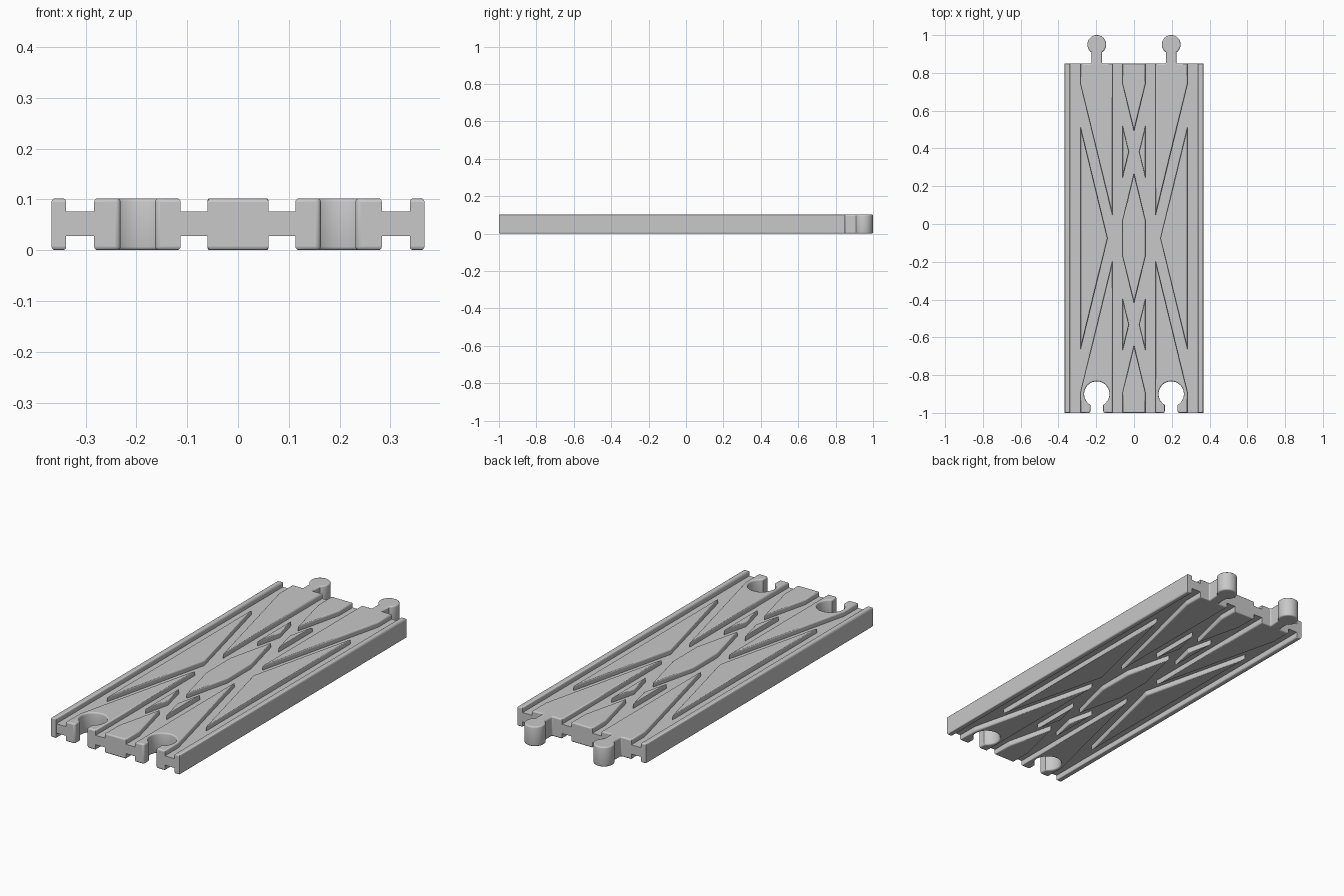
import bpy, bmesh, math

cube = bpy.data.objects.get("Cube")
if cube:
    bpy.data.objects.remove(cube)

HEIGHT = 0.102
FLOOR, CEILING = 0.028, 0.076     # core slab between the grooves of both sides
MID = -0.075                      # centre of the board along y
HALF = 0.925                      # half length of the board
EDGE, RAIL = 0.367, 0.338         # outer rail
OUT, IN, CENTRE = 0.283, 0.113, 0.06   # raised strip limits
TRACK = 0.197                     # centre line of each track

mat = bpy.data.materials.new("track_grey")
mat.use_nodes = True
grey = (0.58, 0.58, 0.58, 1)
mat.diffuse_color = grey
mat.node_tree.nodes["Principled BSDF"].inputs["Base Color"].default_value = grey


def prism(name, points, z0=0.0, z1=HEIGHT, rim=0.007):
    """Extrude an outline and round its top and bottom rims."""
    bm = bmesh.new()
    face = bm.faces.new([bm.verts.new((x, y, z0)) for x, y in points])
    ext = bmesh.ops.extrude_face_region(bm, geom=[face])
    for v in ext["geom"]:
        if isinstance(v, bmesh.types.BMVert):
            v.co.z = z1
    bmesh.ops.recalc_face_normals(bm, faces=bm.faces)
    if rim:
        edges = [e for e in bm.edges
                 if abs(e.verts[0].co.z - e.verts[1].co.z) < 1e-6]
        bmesh.ops.bevel(bm, geom=edges, offset=rim, segments=3, profile=0.5,
                        affect='EDGES', clamp_overlap=False)
    bm.normal_update()
    # Large planes stay flat, rounded rims and arcs are smooth
    for f in bm.faces:
        steep = abs(f.normal.z) < 0.01
        narrow = min(e.calc_length() for e in f.edges) < 0.02
        f.smooth = abs(f.normal.z) < 0.99 and (narrow or not steep)
    for e in bm.edges:
        e.smooth = e.calc_face_angle(0) < math.radians(40)
    mesh = bpy.data.meshes.new(name)
    bm.to_mesh(mesh)
    bm.free()
    mesh.materials.append(mat)
    obj = bpy.data.objects.new(name, mesh)
    bpy.context.collection.objects.link(obj)
    return obj


def arc(cx, cy, r, start, end, steps):
    return [(cx + r * math.cos(start + (end - start) * i / steps),
             cy + r * math.sin(start + (end - start) * i / steps))
            for i in range(steps + 1)]


def keyhole(cx, y, cy, r, half, fillet):
    """Neck and round head seen from the board end, listed from +x to -x."""
    gap = math.asin(half / r)
    down = -math.pi / 2
    right = arc(cx + half + fillet, y + fillet, fillet,
                down, down - math.pi / 2, 4)
    head = arc(cx, cy, r, down + gap, down + 2 * math.pi - gap, 32)
    left = [(2 * cx - px, py) for px, py in reversed(right)]
    return right + head + left


def socket(cx, grow=0.0):
    return keyhole(cx, MID - HALF + grow, -0.90, 0.067 + grow, 0.034 + grow, 0.01)


def rel(points, side=1, end=1):
    """Place points mirrored about the board centre."""
    return [(side * x, MID + end * y) for x, y in points]


# Core slab, a hair inside the raised parts
g = 0.0006
core = [(EDGE - g, MID - HALF + g)]
for cx in (TRACK, -TRACK):
    core += socket(cx, g)
core += [(-EDGE + g, MID - HALF + g), (-EDGE + g, MID + HALF - g),
         (EDGE - g, MID + HALF - g)]
prism("core_slab", core, FLOOR, CEILING, rim=0)

for side, word in ((1, "left"), (-1, "right")):
    # Outer rail
    prism(word + "_outer_rail",
          rel([(RAIL, -HALF), (EDGE, -HALF), (EDGE, HALF), (RAIL, HALF)], side))

    # Front strip with the connector socket
    strip = rel([(IN, -HALF), (IN, -0.115), (OUT, -0.815), (OUT, -HALF)])
    prism(word + "_front_strip_with_socket",
          [(side * x, y) for x, y in strip + socket(TRACK)])

    # Back strip with the connector peg
    strip = rel([(OUT, HALF), (OUT, 0.815), (IN, 0.115), (IN, HALF)])
    peg = keyhole(TRACK, MID + HALF, 0.95, 0.05, 0.028, 0.006)
    prism(word + "_back_strip_with_peg",
          [(side * x, y) for x, y in strip + peg[::-1]])

    # Long triangle beside the crossing
    prism(word + "_crossing_triangle",
          rel([(OUT, 0.59), (OUT, -0.59), (0.14, 0)], side))

    # Small triangles between the diagonal grooves
    for end, place in ((1, "back"), (-1, "front")):
        prism(f"{word}_{place}_small_triangle",
              rel([(CENTRE, 0.595), (CENTRE, 0.32), (0.027, 0.457)], side, end),
              rim=0.005)

# Centre pieces
for end, place in ((1, "back"), (-1, "front")):
    prism(place + "_centre_wedge",
          rel([(-CENTRE, HALF), (-CENTRE, 0.815), (0, 0.565),
               (CENTRE, 0.815), (CENTRE, HALF)], 1, end))
prism("crossing_centre_diamond",
      rel([(0, 0.345), (CENTRE, 0.097), (CENTRE, -0.097),
           (0, -0.345), (-CENTRE, -0.097), (-CENTRE, 0.097)]))
